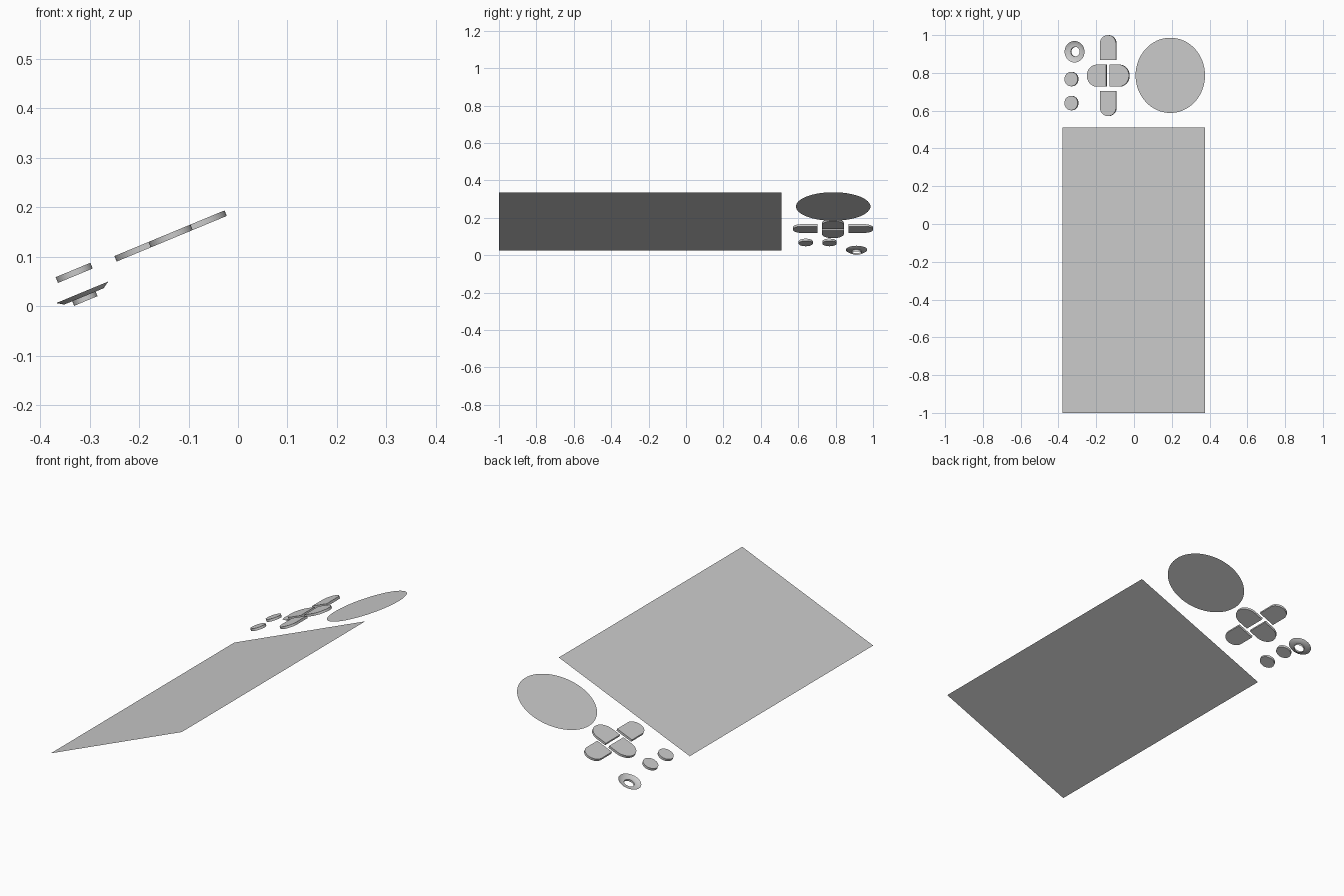
import bpy, bmesh
from math import radians, cos, sin, pi
from mathutils import Matrix

if "Cube" in bpy.data.objects:
    bpy.data.objects.remove(bpy.data.objects["Cube"])

# Every part lies on one panel plane, tilted about the y axis
TILT = Matrix.Translation((0, 0, 0.1805)) @ Matrix.Rotation(radians(-22.5), 4, 'Y')


def finish(bm, name, smooth=True):
    mesh = bpy.data.meshes.new(name)
    bm.to_mesh(mesh)
    bm.free()
    mesh.transform(TILT)
    ob = bpy.data.objects.new(name, mesh)
    bpy.context.collection.objects.link(ob)
    if smooth:
        bpy.context.view_layer.objects.active = ob
        ob.select_set(True)
        bpy.ops.object.shade_smooth_by_angle(angle=radians(35))
        ob.select_set(False)
    return ob


def plate(name, outline, w0, w1=None):
    """Flat outline at height w0, extruded up to w1 if given."""
    bm = bmesh.new()
    face = bm.faces.new([bm.verts.new((u, v, w0)) for u, v in outline])
    if w1 is not None:
        ret = bmesh.ops.extrude_face_region(bm, geom=[face], use_keep_orig=True)
        top = [g for g in ret['geom'] if isinstance(g, bmesh.types.BMVert)]
        bmesh.ops.translate(bm, verts=top, vec=(0, 0, w1 - w0))
        bmesh.ops.recalc_face_normals(bm, faces=bm.faces)
    return finish(bm, name, w1 is not None)


def circle(cu, cv, r, n=64):
    return [(cu + r * cos(2 * pi * i / n), cv + r * sin(2 * pi * i / n)) for i in range(n)]


def petal(cu, cv, inner, outer, half, quarter):
    """Flat inner edge and round outer end, turned by quarter turns."""
    pts = [(inner, half), (inner, -half)]
    for i in range(25):
        a = -pi / 2 + pi * i / 24
        pts.append((outer - half + half * cos(a), half * sin(a)))
    c, s = round(cos(quarter * pi / 2)), round(sin(quarter * pi / 2))
    return [(cu + x * c - y * s, cv + x * s + y * c) for x, y in pts]


# Screen and touch disc: thin sheets
plate("screen", [(-0.41, -1), (0.407, -1), (0.407, 0.51), (-0.41, 0.51)], 0)
plate("touch_disc", circle(0.208, 0.787, 0.199), 0)

# Four directional pad petals
for i, side in enumerate(("right", "back", "left", "front")):
    size = (0.0105, 0.1205, 0.0585) if i % 2 == 0 else (0.082, 0.2145, 0.046)
    plate("pad_" + side, petal(-0.1405, 0.7855, *size, i), 0.0108, 0.0228)

# Two round buttons
for name, v in (("button_front", 0.64), ("button_back", 0.767)):
    plate(name, circle(-0.349, v, 0.038, 48), 0.0163, 0.0288)

# Thumbstick cup: sloped rim, flat floor and an open stub below
bm = bmesh.new()
N = 48
rings = [[bm.verts.new((u, v, w)) for u, v in circle(-0.349, 0.912, r, N)]
         for r, w in ((0.057, -0.02), (0.043, -0.029), (0.0255, -0.029), (0.0255, -0.039))]
for a, b in zip(rings, rings[1:]):
    for i in range(N):
        j = (i + 1) % N
        bm.faces.new((a[i], a[j], b[j], b[i]))
finish(bm, "thumbstick_cup")
